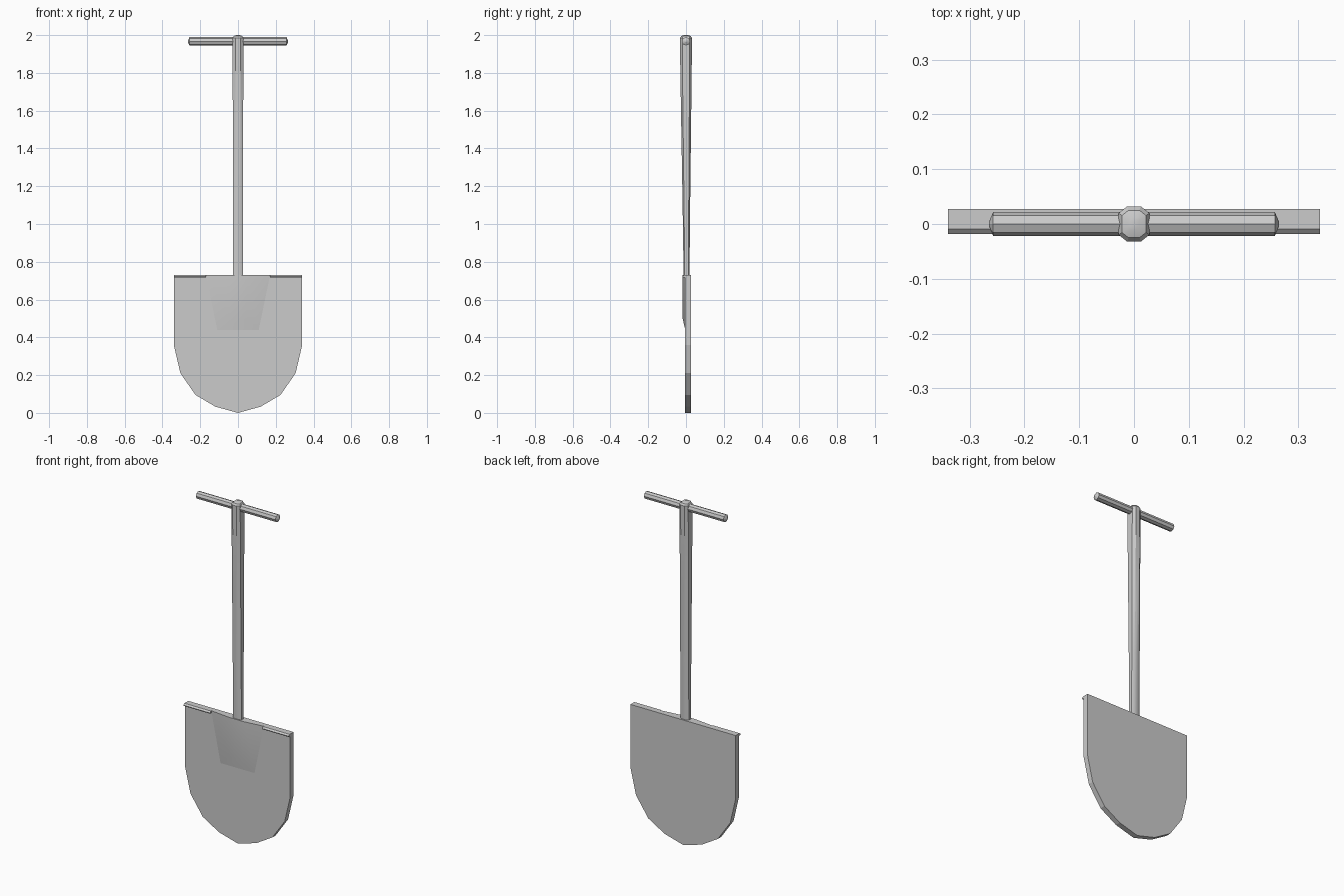
import bpy, bmesh, math

if "Cube" in bpy.data.objects:
    bpy.data.objects.remove(bpy.data.objects["Cube"])


def loft(name, rings, smooth=False):
    """Skin a stack of equal-length point rings and cap both ends."""
    bm = bmesh.new()
    loops = [[bm.verts.new(p) for p in ring] for ring in rings]
    n = len(loops[0])
    for a, b in zip(loops, loops[1:]):
        for i in range(n):
            j = (i + 1) % n
            bm.faces.new((a[i], a[j], b[j], b[i]))
    bm.faces.new(loops[0][::-1])
    bm.faces.new(loops[-1])
    bmesh.ops.recalc_face_normals(bm, faces=bm.faces)
    me = bpy.data.meshes.new(name)
    bm.to_mesh(me)
    bm.free()
    ob = bpy.data.objects.new(name, me)
    bpy.context.collection.objects.link(ob)
    if smooth:
        bpy.context.view_layer.objects.active = ob
        ob.select_set(True)
        bpy.ops.object.shade_smooth_by_angle(angle=math.radians(30))
        ob.select_set(False)
    return ob


FRONT, BACK, TOP = -0.004, 0.027, 0.73

# Blade: half outline mirrored, extruded through its thickness
half = [(0.34, TOP), (0.34, 0.36), (0.305, 0.21), (0.225, 0.095), (0.12, 0.033)]
outline = half + [(0, 0.0)] + [(-x, z) for x, z in reversed(half)]
loft("blade", [[(x, y, z) for x, z in outline] for y in (FRONT, BACK)])

# Rolled foot treads on the top corners
tread = [(0.0, TOP), (-0.009, TOP), (-0.018, 0.722), (-0.016, 0.717), (0.0, 0.717)]
for side, s in (("right", 1), ("left", -1)):
    loft(f"{side}_tread", [[(s * x, y, z) for y, z in tread] for x in (0.17, 0.34)])

# Raised socket swelling that fades into the blade front
outer = [(0.17, TOP), (-0.17, TOP), (-0.11, 0.44), (0.11, 0.44)]
inner = [(0.05, TOP), (-0.05, TOP), (-0.04, 0.50), (0.04, 0.50)]
loft("socket", [[(x, 0.0, z) for x, z in outer],
                [(x, FRONT, z) for x, z in outer],
                [(x, -0.018, z) for x, z in inner]], smooth=True)

# Shaft: eight sides, flattened towards the blade, domed top
section = [(1, -0.62), (1, 0.62), (0.45, 1), (-0.45, 1),
           (-1, 0.62), (-1, -0.62), (-0.45, -1), (0.45, -1)]
stations = [(0.68, 0.027, 0.015, 0.003), (1.10, 0.027, 0.020, 0.002),
            (1.80, 0.028, 0.030, 0.0), (1.985, 0.028, 0.032, 0.0),
            (1.995, 0.022, 0.025, 0.0), (2.0, 0.010, 0.011, 0.0)]
loft("shaft", [[(x * rx, y * ry + cy, z) for x, y in section]
               for z, rx, ry, cy in stations], smooth=True)

# Cross handle: eight sides with pointed ends
bar = [(-0.265, 0.004), (-0.257, 0.022), (0.257, 0.022), (0.265, 0.004)]
loft("handle", [[(x, r * math.cos(k * math.pi / 4), 1.967 + r * math.sin(k * math.pi / 4))
                 for k in range(8)] for x, r in bar])
